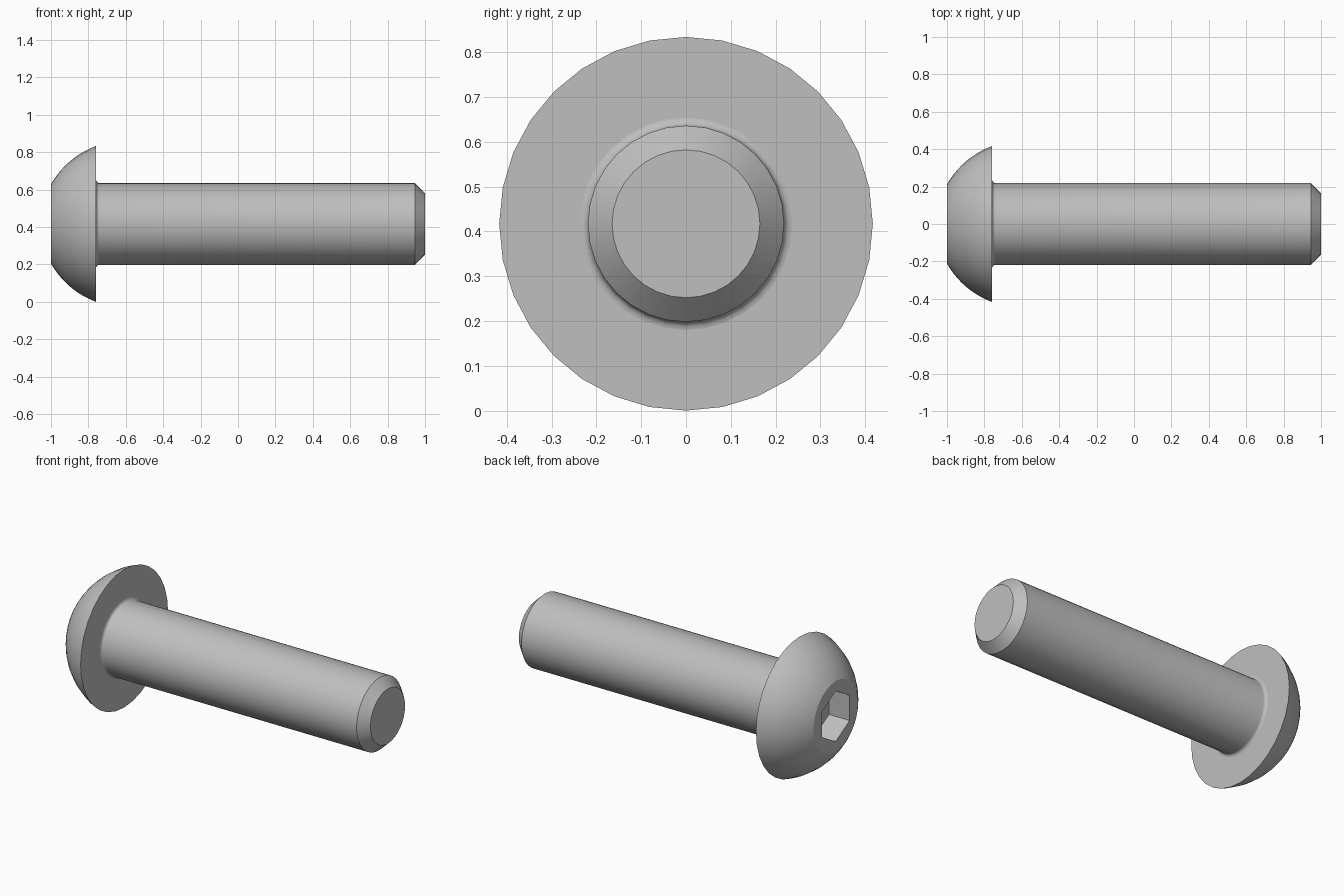
import bpy, bmesh
from math import sin, cos, pi, radians, atan2, hypot

SIDES = 32
AXIS_Z = 0.417       # height of the bolt's axis
HEAD_R = 0.417
SHANK_R = 0.219
X_FRONT, X_SEAT, X_END = -1.0, -0.759, 1.0

cube = bpy.data.objects.get("Cube")
if cube:
    bpy.data.objects.remove(cube, do_unlink=True)

steel = bpy.data.materials.new("grey steel")
steel.use_nodes = True
colour = (0.52, 0.52, 0.52, 1)
steel.diffuse_color = colour
steel.node_tree.nodes["Principled BSDF"].inputs["Base Color"].default_value = colour


def ring(bm, x, r, n=SIDES):
    """Circle of vertices around the bolt axis, first one at the top."""
    return [bm.verts.new((x, r * sin(2 * pi * i / n), AXIS_Z + r * cos(2 * pi * i / n)))
            for i in range(n)]


def join(bm, a, b):
    """Band of quads between two rings of equal count."""
    n = len(a)
    for i in range(n):
        j = (i + 1) % n
        bm.faces.new((a[i], a[j], b[j], b[i]))


def lathe(bm, profile):
    rings = [ring(bm, x, r) for x, r in profile]
    for a, b in zip(rings, rings[1:]):
        join(bm, a, b)
    return rings


def loop_edges(bm, verts):
    return [bm.edges.get((verts[i - 1], verts[i])) for i in range(len(verts))]


def finish(bm, name):
    bmesh.ops.recalc_face_normals(bm, faces=bm.faces[:])
    mesh = bpy.data.meshes.new(name)
    bm.to_mesh(mesh)
    bm.free()
    mesh.materials.append(steel)
    obj = bpy.data.objects.new(name, mesh)
    bpy.context.collection.objects.link(obj)
    bpy.ops.object.select_all(action='DESELECT')
    obj.select_set(True)
    bpy.context.view_layer.objects.active = obj
    bpy.ops.object.shade_smooth_by_angle(angle=radians(30))


def arc(p, q, bulge, steps):
    """Shallow arc from p to q, pushed outward by bulge at its middle."""
    dx, dr = q[0] - p[0], q[1] - p[1]
    length = hypot(dx, dr)
    nx, nr = -dr / length, dx / length
    pts = []
    for i in range(steps + 1):
        t = i / steps
        h = 4 * bulge * t * (1 - t)
        pts.append((p[0] + dx * t + nx * h, p[1] + dr * t + nr * h))
    return pts


# Domed head with a hexagonal socket
bm = bmesh.new()
rings = lathe(bm, arc((X_FRONT, 0.212), (X_SEAT, HEAD_R), 0.028, 10))
bm.faces.new(rings[-1])
mouth = ring(bm, X_FRONT, 0.152, 6)
floor = ring(bm, X_FRONT + 0.137, 0.152, 6)
join(bm, mouth, floor)
bm.faces.new(floor)
bmesh.ops.triangle_fill(bm, use_beauty=True,
                        edges=loop_edges(bm, rings[0]) + loop_edges(bm, mouth))
finish(bm, "head")

# Shank with a fillet under the head and a chamfered tip
FILLET = 0.018
fillet = [(X_SEAT + FILLET * (1 - cos(a)), SHANK_R + FILLET * (1 - sin(a)))
          for a in (i * pi / 8 for i in range(5))]
bm = bmesh.new()
rings = lathe(bm, fillet + [(0.945, SHANK_R), (X_END, 0.165)])
bm.faces.new(rings[-1])
finish(bm, "shank")
